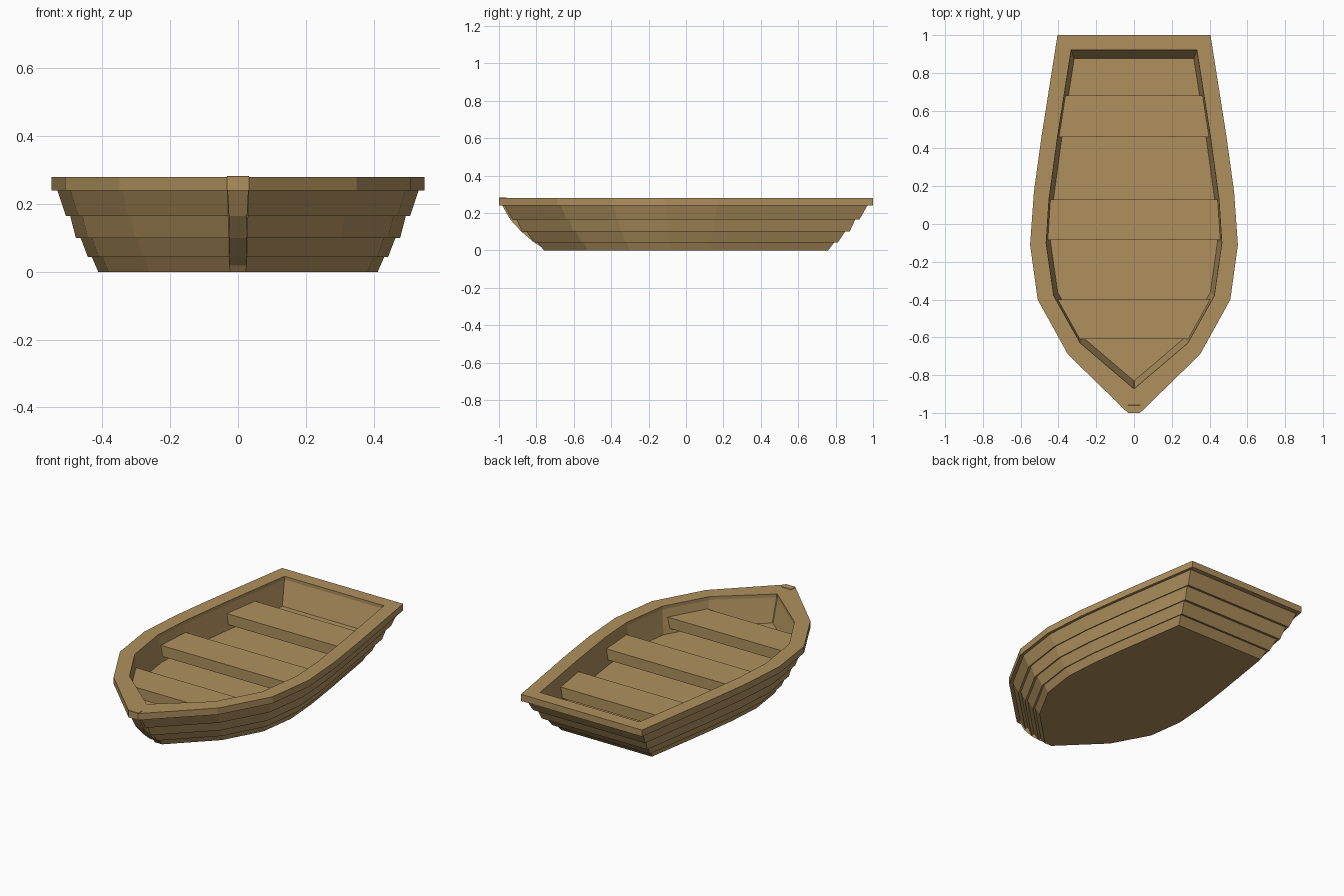
import bpy, bmesh

if "Cube" in bpy.data.objects:
    bpy.data.objects.remove(bpy.data.objects["Cube"])

wood = bpy.data.materials.new("wood")
wood.diffuse_color = (0.43, 0.28, 0.11, 1)
wood.use_nodes = True
wood.node_tree.nodes["Principled BSDF"].inputs["Base Color"].default_value = wood.diffuse_color

# Half outlines of the rim (x, y), bow to stern
OUTER = [(0.032, -1.0), (0.35, -0.69), (0.51, -0.40), (0.55, -0.11),
         (0.53, 0.17), (0.49, 0.46), (0.405, 1.0)]
INNER = [(0.003, -0.87), (0.285, -0.63), (0.425, -0.38), (0.465, -0.10),
         (0.45, 0.13), (0.405, 0.46), (0.333, 0.92)]


def ring(half, z, s=1.0):
    """Closed mirrored outline, scaled about the centre, at height z."""
    sy = 1 - (1 - s) * 0.96
    pts = half + [(-x, y) for x, y in reversed(half)]
    return [(x * s, y * sy, z) for x, y in pts]


def loft(name, rings, closed_loop=False):
    """Skin a list of rings; cap the ends or join last to first."""
    bm = bmesh.new()
    loops = [[bm.verts.new(p) for p in r] for r in rings]
    pairs = list(zip(loops, loops[1:]))
    if closed_loop:
        pairs.append((loops[-1], loops[0]))
    else:
        bm.faces.new(loops[0])
        bm.faces.new(loops[-1])
    for a, b in pairs:
        for i in range(len(a)):
            j = (i + 1) % len(a)
            bm.faces.new((a[i], a[j], b[j], b[i]))
    bmesh.ops.recalc_face_normals(bm, faces=bm.faces)
    me = bpy.data.meshes.new(name)
    bm.to_mesh(me)
    bm.free()
    me.materials.append(wood)
    ob = bpy.data.objects.new(name, me)
    bpy.context.collection.objects.link(ob)
    return ob


def inner_width(y):
    """Half width of the well at y."""
    for (x0, y0), (x1, y1) in zip(INNER, INNER[1:]):
        if y0 <= y <= y1:
            return x0 + (x1 - x0) * (y - y0) / (y1 - y0)
    return INNER[-1][0]


# Lapped-plank hull: (scale, z) pairs, each plank stepping out over the one below
planks = [(0.75, 0), (0.787, 0.047), (0.805, 0.043), (0.848, 0.105),
          (0.870, 0.100), (0.903, 0.170), (0.924, 0.165), (0.972, 0.245)]
hull_rings = [ring(OUTER, z, s) for s, z in planks]
# Inner wall down to the floor
hull_rings += [ring(INNER, 0.26), ring(INNER, 0.12, 0.95)]
loft("hull", hull_rings)

# Rim around the top
loft("gunwale", [ring(OUTER, 0.24), ring(OUTER, 0.28),
                 ring(INNER, 0.28), ring(INNER, 0.24)], closed_loop=True)

# Curved stem post at the bow: (y, z, half width)
stem = [(-0.745, 0, 0.025), (-0.815, 0.045, 0.025), (-0.88, 0.1, 0.025),
        (-0.94, 0.165, 0.027), (-0.982, 0.24, 0.031), (-1.0, 0.283, 0.033)]
loft("stem", [[(-w, y, z), (w, y, z), (w, y + 0.04, z), (-w, y + 0.04, z)]
              for y, z, w in stem])

# Three thwarts whose ends follow the hull sides
for name, y0, y1 in [("bow_seat", -0.61, -0.40), ("middle_seat", -0.085, 0.13),
                     ("stern_seat", 0.46, 0.68)]:
    a, b = inner_width(y0) + 0.005, inner_width(y1) + 0.005
    loft(name, [[(-a, y0, z), (a, y0, z), (b, y1, z), (-b, y1, z)]
                for z in (0.148, 0.213)])
